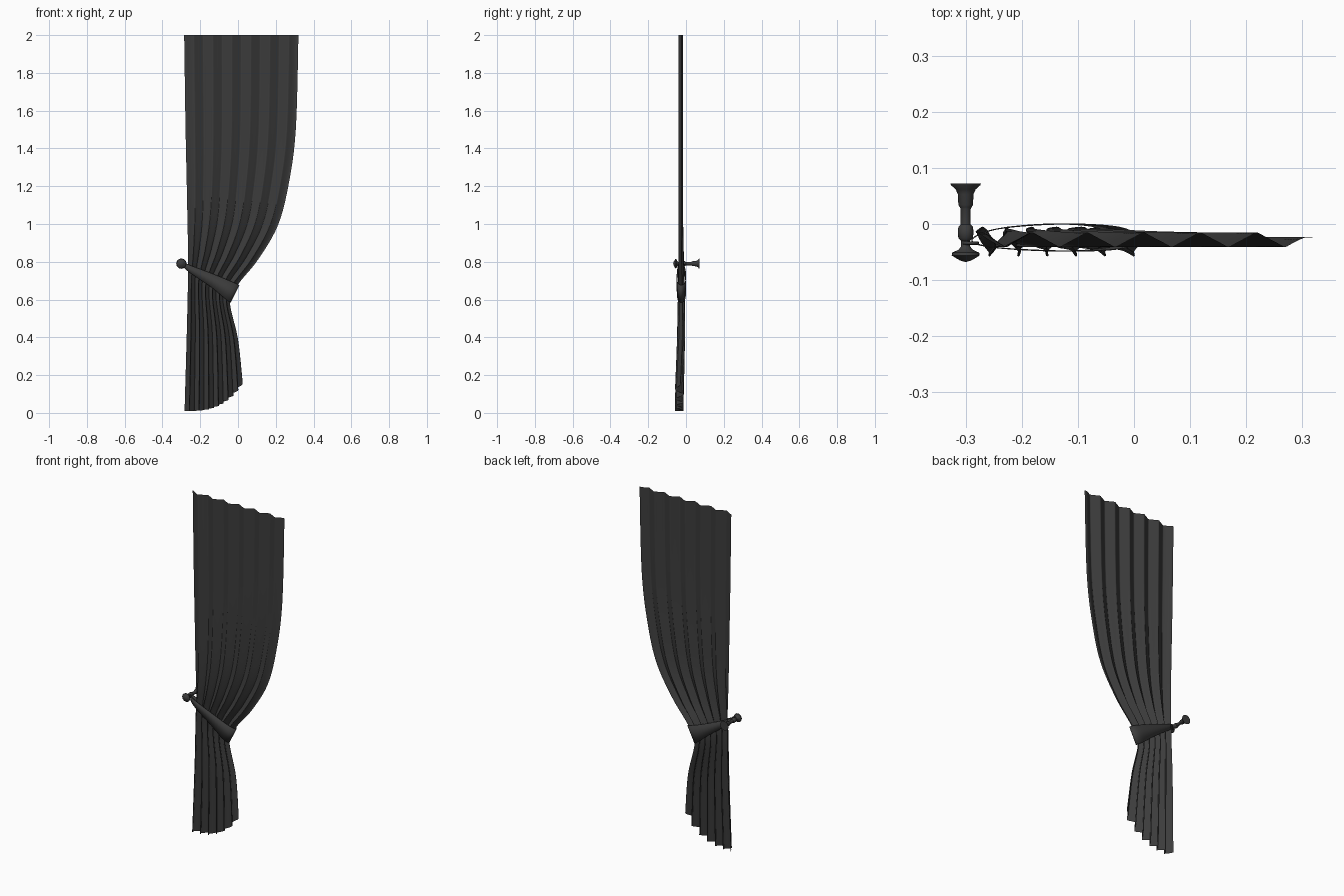
import bpy, bmesh, math
from mathutils import Vector

if "Cube" in bpy.data.objects:
    bpy.data.objects.remove(bpy.data.objects["Cube"])

cloth = bpy.data.materials.new("dark_cloth")
cloth.diffuse_color = (0.045, 0.045, 0.045, 1)
cloth.use_nodes = True
cloth.node_tree.nodes["Principled BSDF"].inputs["Base Color"].default_value = cloth.diffuse_color


def make(name, verts, faces, angle=60):
    me = bpy.data.meshes.new(name)
    me.from_pydata(verts, [], faces)
    bm = bmesh.new()
    bm.from_mesh(me)
    bmesh.ops.recalc_face_normals(bm, faces=bm.faces)
    bm.to_mesh(me)
    bm.free()
    me.materials.append(cloth)
    ob = bpy.data.objects.new(name, me)
    bpy.context.collection.objects.link(ob)
    bpy.ops.object.select_all(action='DESELECT')
    ob.select_set(True)
    bpy.context.view_layer.objects.active = ob
    bpy.ops.object.shade_smooth_by_angle(angle=math.radians(angle))
    return ob


def grid_faces(rows, cols, wrap=False):
    n = cols if wrap else cols - 1
    return [(r * cols + c, r * cols + (c + 1) % cols,
             (r + 1) * cols + (c + 1) % cols, (r + 1) * cols + c)
            for r in range(rows - 1) for c in range(n)]


def spline(pts, steps, closed=False):
    # Catmull-Rom through tuples of any length
    n, out = len(pts), []
    at = (lambda i: pts[i % n]) if closed else (lambda i: pts[min(max(i, 0), n - 1)])
    for i in range(n if closed else n - 1):
        for s in range(steps):
            t = s / steps
            out.append([0.5 * (2 * b + (c - a) * t + (2 * a - 5 * b + 4 * c - d) * t * t
                               + (3 * b - a - 3 * c + d) * t ** 3)
                        for a, b, c, d in zip(at(i - 1), at(i), at(i + 1), at(i + 2))])
    if not closed:
        out.append(list(pts[-1]))
    return out


# Curtain: left x, left z, right x, right z, middle y, fold depth, hem curve power
rows = spline([
    (-.285, 2.00, .320, 2.00, -.028, .013, 1),
    (-.278, 1.52, .306, 1.50, -.028, .013, 1),
    (-.272, 1.24, .268, 1.21, -.028, .013, 1),
    (-.268, 1.04, .210, 0.99, -.028, .013, 1),
    (-.265, 0.89, .105, 0.81, -.027, .014, 1),
    (-.264, 0.78, .000, 0.68, -.025, .016, 1),
    (-.265, 0.69, -.043, 0.59, -.025, .017, 1),
    (-.271, 0.43, .000, 0.39, -.026, .021, 1.4),
    (-.283, 0.01, .025, 0.16, -.036, .022, 3)], 6)
FOLDS, COLS = 6, 97
verts = []
for xl, zl, xr, zr, ym, amp, p in rows:
    for c in range(COLS):
        u = c / (COLS - 1)
        a = 2 * math.pi * FOLDS * u
        fade = min(1, 12 * (1 - u) + .3)
        verts.append((xl + (xr - xl) * u - amp * .35 * math.sin(2 * a) * fade * min(1, u * 12),
                      ym + amp * math.cos(a) * fade,
                      zl + (zr - zl) * u ** p))
make("curtain", verts, grid_faces(len(rows), COLS), 80)

# Tieback band: top x, top z, bottom x, bottom z, y, looping round the cloth
loop = spline([
    (-.290, .800, -.290, .772, -.028),
    (-.255, .782, -.255, .742, -.042),
    (-.130, .735, -.145, .668, -.049),
    (-.025, .691, -.065, .602, -.045),
    (.008, .676, -.038, .584, -.026),
    (-.025, .688, -.065, .598, -.005),
    (-.130, .730, -.145, .663, .001),
    (-.245, .778, -.245, .738, -.008)], 6, True)
verts = [(xt, y, zt) for xt, zt, xb, zb, y in loop] + [(xb, y, zb) for xt, zt, xb, zb, y in loop]
band = make("tieback_band", verts, grid_faces(2, len(loop), True))
band.modifiers.new("thickness", 'SOLIDIFY').thickness = 0.002

# Wall hook: turned profile of (radius, y) around the y axis
profile = [(0, .072), (.027, .072), (.026, .069), (.018, .062), (.014, .053), (.013, .034),
           (.0105, .030), (.009, .027), (.009, -.001), (.013, -.005), (.014, -.015),
           (.013, -.025), (.008, -.030), (.008, -.040), (.013, -.046), (.024, -.051),
           (.025, -.056), (.017, -.061), (.010, -.065), (0, -.068)]
N = 20
verts = [(-.300 + r * math.cos(2 * math.pi * k / N), y, .79 + r * math.sin(2 * math.pi * k / N))
         for r, y in profile for k in range(N)]
hook = make("wall_hook", verts, grid_faces(len(profile), N, True), 40)
bm = bmesh.new()
bm.from_mesh(hook.data)
bmesh.ops.remove_doubles(bm, verts=bm.verts, dist=1e-5)
bmesh.ops.recalc_face_normals(bm, faces=bm.faces)
bm.to_mesh(hook.data)
bm.free()

# Ring joining the band to the hook
bpy.ops.mesh.primitive_torus_add(location=(-.292, -.034, .788), rotation=(math.pi / 2, 0, 0),
                                 major_radius=.013, minor_radius=.003,
                                 major_segments=20, minor_segments=8)
ring = bpy.context.object
ring.name = "tieback_ring"
ring.data.materials.append(cloth)
bpy.ops.object.shade_smooth()
